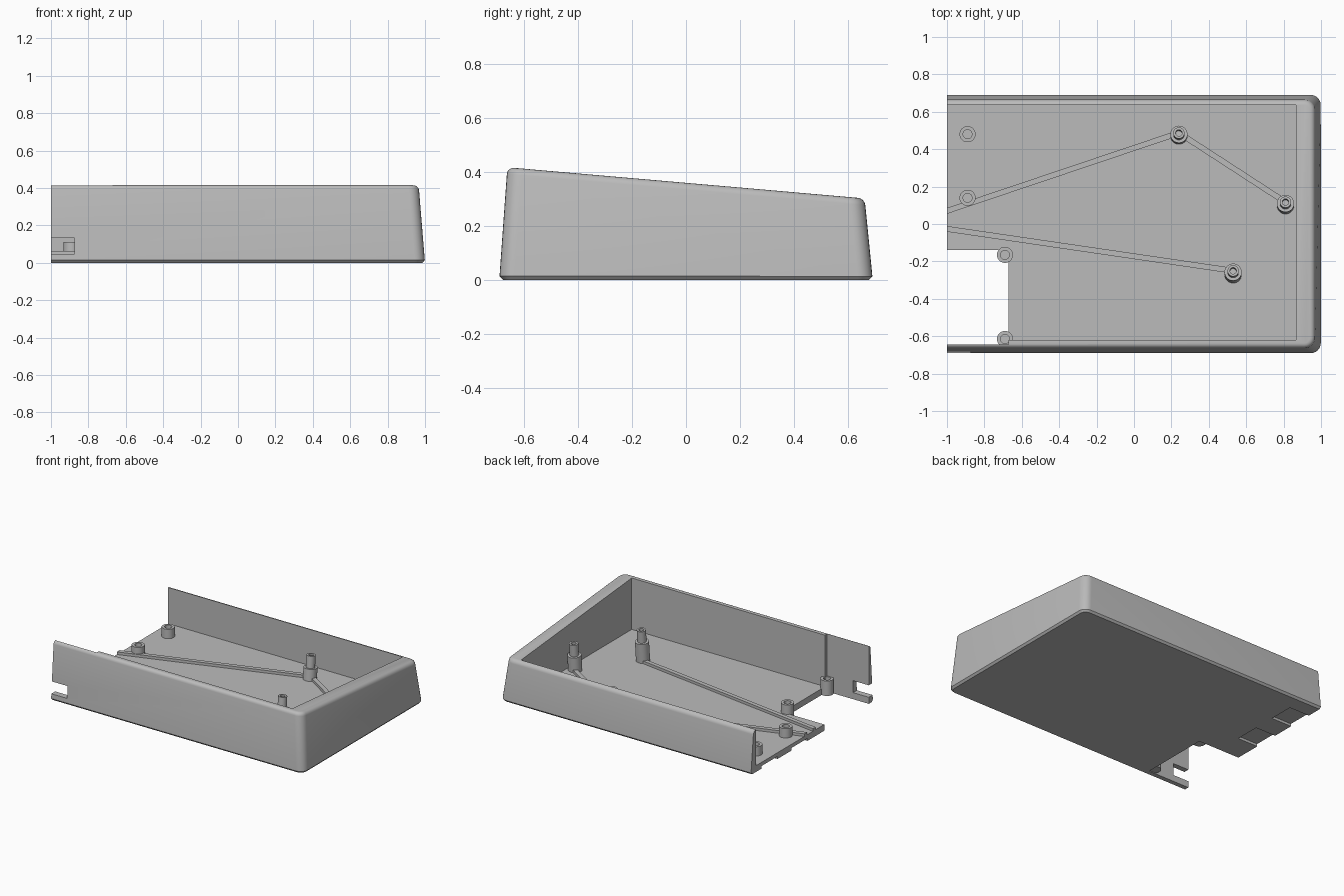
import bpy
import bmesh
import math
from mathutils import Vector, Matrix

cube = bpy.data.objects.get("Cube")
if cube:
    bpy.data.objects.remove(cube, do_unlink=True)

grey = bpy.data.materials.new("plain grey")
grey.use_nodes = True
grey.diffuse_color = (0.5, 0.5, 0.5, 1)
grey.node_tree.nodes["Principled BSDF"].inputs["Base Color"].default_value = (0.5, 0.5, 0.5, 1)

FLOOR = 0.045
SLOPE = 0.115 / 1.32           # fall of the lid plane from front to back


def lid_z(y):
    return 0.36 - SLOPE * y


def make(name, bm):
    bmesh.ops.recalc_face_normals(bm, faces=bm.faces)
    mesh = bpy.data.meshes.new(name)
    bm.to_mesh(mesh)
    bm.free()
    mesh.materials.append(grey)
    obj = bpy.data.objects.new(name, mesh)
    bpy.context.collection.objects.link(obj)
    return obj


def activate(obj):
    bpy.ops.object.select_all(action="DESELECT")
    obj.select_set(True)
    bpy.context.view_layer.objects.active = obj


def smooth(obj):
    activate(obj)
    bpy.ops.object.shade_smooth_by_angle(angle=math.radians(35))


def cut(obj, x, y, z):
    """Remove a box given by its x, y and z ranges."""
    bm = bmesh.new()
    bmesh.ops.create_cube(bm, size=1)
    for v in bm.verts:
        v.co = Vector([r[0] if c < 0 else r[1] for c, r in zip(v.co, (x, y, z))])
    cutter = make("cutter", bm)
    cutter.hide_render = True
    activate(obj)
    mod = obj.modifiers.new("cut", "BOOLEAN")
    mod.operation = "DIFFERENCE"
    mod.solver = "EXACT"
    mod.object = cutter
    bpy.ops.object.modifier_apply(modifier=mod.name)
    bpy.data.objects.remove(cutter, do_unlink=True)


def bevel(bm, edges, width, segments):
    bmesh.ops.bevel(bm, geom=edges, offset=width, offset_type="OFFSET",
                    segments=segments, profile=0.5, affect="EDGES")


def rim_edges(bm, sign):
    face = max(bm.faces, key=lambda f: sign * f.normal.z * f.calc_area())
    return list(face.edges)


# Tapered shell with a sloping top, built overlong and trimmed at the open end
bm = bmesh.new()
bmesh.ops.create_cube(bm, size=2)
for v in bm.verts:
    top = v.co.z > 0
    y = math.copysign(0.662 if top else 0.692, v.co.y)
    x = -1.3 if v.co.x < 0 else (0.966 if top else 1.0)
    v.co = (x, y, lid_z(y) if top else 0)
bm.normal_update()
bevel(bm, [e for e in bm.edges
           if all(v.co.x > 0 for v in e.verts)
           and abs(e.verts[0].co.z - e.verts[1].co.z) > 0.2], 0.055, 6)
bm.normal_update()
bevel(bm, rim_edges(bm, 1), 0.025, 4)
bm.normal_update()
bevel(bm, rim_edges(bm, -1), 0.014, 1)
shell = make("case_shell", bm)

cut(shell, (-2, -1), (-1, 1), (-1, 1))                       # open end
cut(shell, (-1.5, 0.865), (-0.62, 0.635), (FLOOR, 1))        # cavity
cut(shell, (-1.5, -0.67), (-0.645, -0.14), (-1, 1))          # corner opening
cut(shell, (-1.5, -0.875), (-0.8, -0.6), (0.047, 0.133))     # front slot
for y in (0.48, 0.14):                                       # underside recesses
    cut(shell, (-1.5, -0.84), (y - 0.09, y + 0.09), (-1, 0.018))
smooth(shell)


def lathe(name, profile, matrix, sides=28):
    """Closed ring profile of (radius, height) turned about its axis."""
    bm = bmesh.new()
    rings = []
    for r, z in profile:
        rings.append([bm.verts.new((r * math.cos(a), r * math.sin(a), z))
                      for a in (2 * math.pi * i / sides for i in range(sides))])
    for low, high in zip(rings, rings[1:]):
        for i in range(sides):
            j = (i + 1) % sides
            bm.faces.new((low[i], low[j], high[j], high[i]))
    bm.faces.new(rings[0][::-1])
    bm.faces.new(rings[-1])
    bm.transform(matrix)
    smooth(make(name, bm))


# Short upright posts for the screws
for i, (x, y, base) in enumerate([(-0.89, 0.48, 0.03), (-0.89, 0.14, 0.03),
                                  (-0.69, -0.165, 0.005), (-0.69, -0.615, 0.005)]):
    lathe(f"short_post_{i + 1}",
          [(0.043, base), (0.043, 0.112), (0.024, 0.112), (0.024, 0.06)],
          Matrix.Translation((x, y, 0)))

# Tall stepped posts, square to the sloping lid plane
tall = [(0.24, 0.487), (0.81, 0.117), (0.53, -0.25)]
tilt = Matrix.Rotation(-math.atan(SLOPE), 4, "X")
for i, (x, y) in enumerate(tall):
    z = lid_z(y) - 0.108
    length = z - FLOOR + 0.015
    lathe(f"tall_post_{i + 1}",
          [(0.046, -length), (0.046, -0.085), (0.03, -0.085),
           (0.03, 0), (0.017, 0), (0.017, -0.06)],
          Matrix.Translation((x, y, z)) @ tilt)

# Low ribs running between the open end and the tall posts
ribs = [((-1, 0.07), tall[0]), (tall[0], tall[1]), ((-1, -0.026), tall[2])]
for i, (a, b) in enumerate(ribs):
    a, b = Vector(a), Vector(b)
    half = 0.015 * (b - a).length / (b.x - a.x)
    bm = bmesh.new()
    bmesh.ops.create_cube(bm, size=2)
    for v in bm.verts:
        end = a if v.co.x < 0 else b
        v.co = (end.x, end.y - 0.01 + half * v.co.y + 0.01,
                0.064 if v.co.z > 0 else FLOOR - 0.01)
    make(f"floor_rib_{i + 1}", bm)
